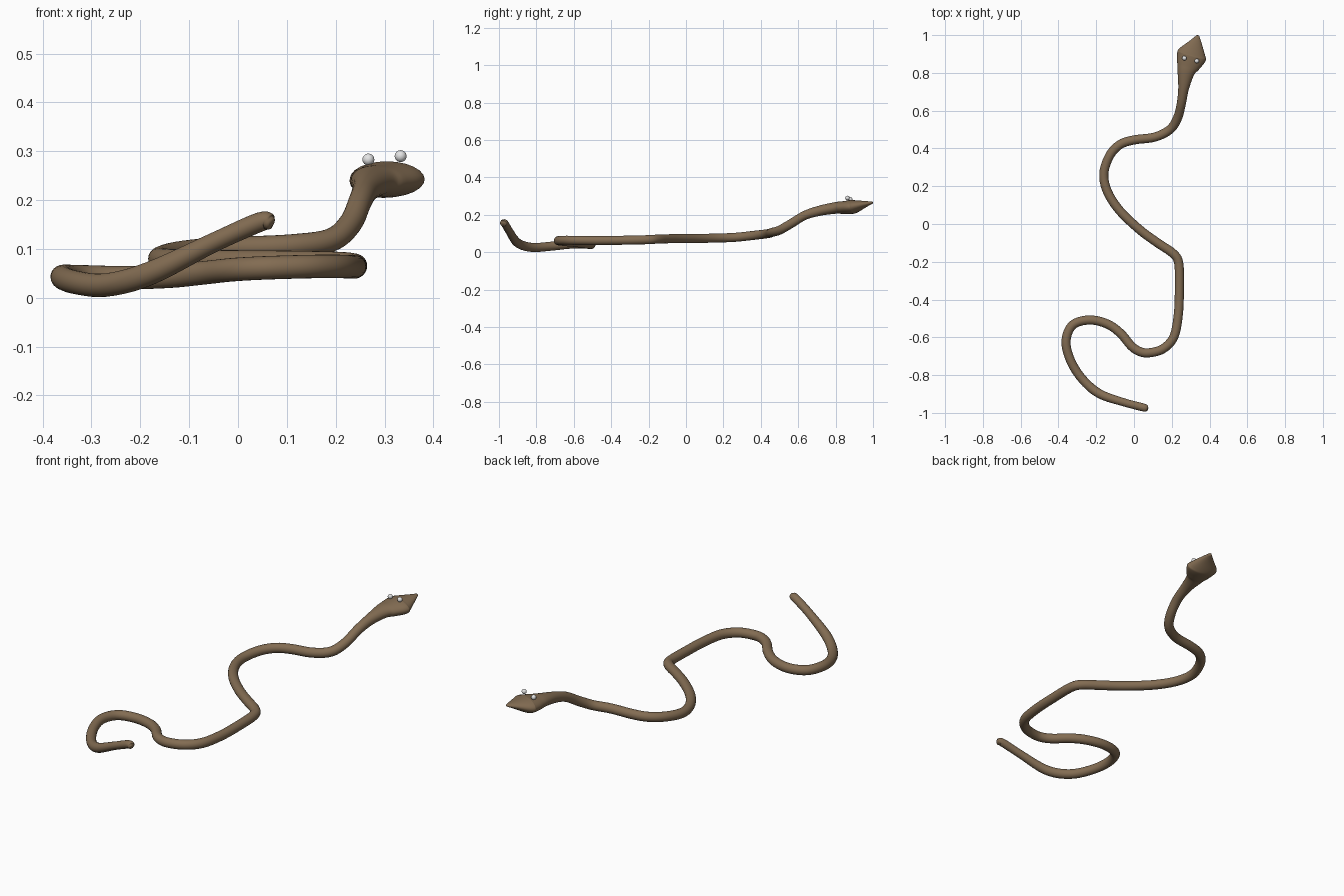
import bpy, bmesh, math
from mathutils import Vector


def material(name, rgb):
    m = bpy.data.materials.new(name)
    m.diffuse_color = (*rgb, 1)
    return m


brown = material("brown skin", (0.225, 0.15, 0.085))
white = material("eye white", (0.78, 0.78, 0.78))

# centre line of the body, tail to neck
path = [(0.045, -0.97, 0.155), (-0.05, -0.945, 0.113), (-0.18, -0.9, 0.05),
        (-0.27, -0.825, 0.026), (-0.335, -0.725, 0.032), (-0.36, -0.62, 0.043),
        (-0.325, -0.535, 0.043), (-0.235, -0.508, 0.041), (-0.14, -0.53, 0.044),
        (-0.07, -0.58, 0.051), (-0.015, -0.645, 0.057), (0.03, -0.675, 0.06),
        (0.08, -0.682, 0.062), (0.155, -0.66, 0.064), (0.212, -0.595, 0.064),
        (0.235, -0.475, 0.063), (0.24, -0.345, 0.064), (0.237, -0.21, 0.067),
        (0.208, -0.157, 0.07), (0.125, -0.1, 0.072), (0.03, -0.03, 0.073),
        (-0.075, 0.07, 0.074), (-0.14, 0.17, 0.076), (-0.16, 0.265, 0.08),
        (-0.13, 0.36, 0.09), (-0.075, 0.42, 0.097), (0.0, 0.445, 0.101),
        (0.11, 0.46, 0.106), (0.19, 0.5, 0.118), (0.23, 0.56, 0.152),
        (0.25, 0.635, 0.197)]
# tail tip and head as x, y, z, half width, half height
tail = [(0.072, -0.98, 0.152, 0.006, 0.006), (0.066, -0.978, 0.154, 0.017, 0.015)]
head = [(0.262, 0.715, 0.222, 0.028, 0.027), (0.275, 0.8, 0.237, 0.045, 0.031),
        (0.287, 0.84, 0.239, 0.062, 0.034), (0.303, 0.885, 0.242, 0.078, 0.037),
        (0.309, 0.905, 0.245, 0.074, 0.034), (0.325, 0.952, 0.256, 0.04, 0.019),
        (0.339, 0.998, 0.266, 0.007, 0.005)]
stations = tail + [(*p, 0.021 if i < 2 else 0.024, 0.02 if i < 2 else 0.024)
                   for i, p in enumerate(path)] + head


def smooth_path(pts, steps):
    """Catmull-Rom interpolation of all station values."""
    v = [Vector(p) for p in pts]
    v = [2 * v[0] - v[1]] + v + [2 * v[-1] - v[-2]]
    out = []
    for i in range(1, len(v) - 2):
        a, b, c, d = v[i - 1:i + 3]
        for k in range(steps):
            t = k / steps
            out.append(0.5 * (2 * b + (c - a) * t + (2 * a - 5 * b + 4 * c - d) * t * t
                              + (3 * b - a - 3 * c + d) * t ** 3))
    return out + [v[-2]]


def finish(bm, name, mat):
    bmesh.ops.recalc_face_normals(bm, faces=bm.faces)
    me = bpy.data.meshes.new(name)
    bm.to_mesh(me)
    bm.free()
    me.materials.append(mat)
    for p in me.polygons:
        p.use_smooth = True
    ob = bpy.data.objects.new(name, me)
    bpy.context.collection.objects.link(ob)
    return ob


# snake body: elliptical rings lofted along the path
SIDES = 24
rows = smooth_path(stations, 5)
pos = [Vector(r[:3]) for r in rows]
bm = bmesh.new()
rings = []
for i, r in enumerate(rows):
    t = (pos[min(i + 1, len(pos) - 1)] - pos[max(i - 1, 0)]).normalized()
    side = t.cross(Vector((0, 0, 1))).normalized()
    up = side.cross(t)
    rings.append([bm.verts.new(pos[i] + side * r[3] * math.cos(a) + up * r[4] * math.sin(a))
                  for a in (2 * math.pi * k / SIDES for k in range(SIDES))])
for a, b in zip(rings, rings[1:]):
    for k in range(SIDES):
        n = (k + 1) % SIDES
        bm.faces.new((a[k], a[n], b[n], b[k]))
bm.faces.new(rings[0])
bm.faces.new(rings[-1])
finish(bm, "snake_body", brown)

# eyes: small balls on top of the head
for name, loc in (("left_eye", (0.267, 0.878, 0.283)), ("right_eye", (0.333, 0.863, 0.29))):
    bm = bmesh.new()
    bmesh.ops.create_uvsphere(bm, u_segments=20, v_segments=12, radius=0.0122)
    finish(bm, name, white).location = loc
